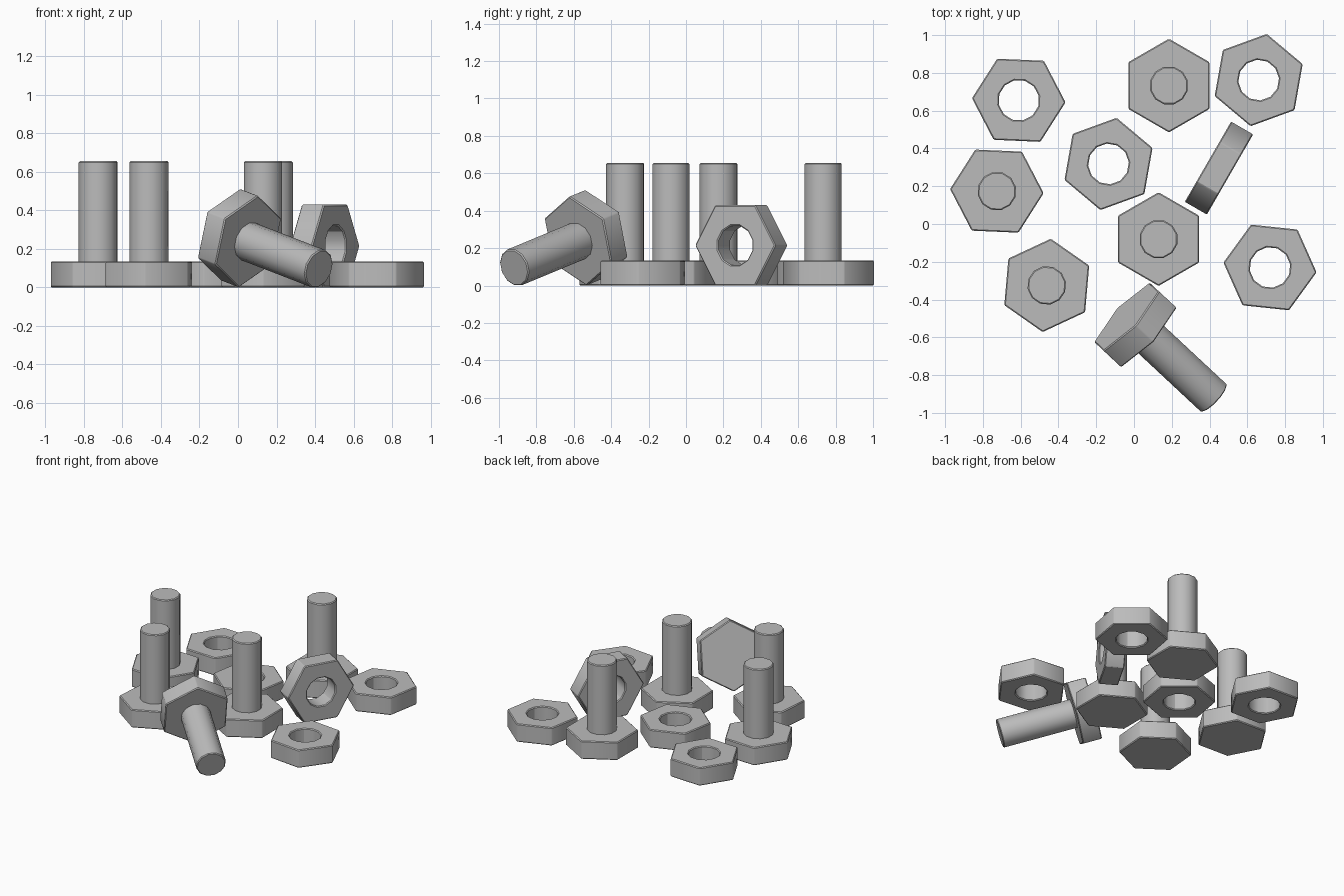
import bpy, bmesh, math
from math import cos, sin, radians, pi

if "Cube" in bpy.data.objects:
    bpy.data.objects.remove(bpy.data.objects["Cube"])

HEX_R = 0.248      # corner radius of the hexagon
HEAD_H = 0.135     # thickness of nuts and bolt heads
SHAFT_R = 0.103
HOLE_R = 0.108
BOLT_H = 0.655
BEVEL = 0.006

steel = bpy.data.materials.new("grey_steel")
steel.diffuse_color = (0.5, 0.5, 0.5, 1)
steel.use_nodes = True
steel.node_tree.nodes["Principled BSDF"].inputs["Base Color"].default_value = steel.diffuse_color


def hex_ring(z):
    """Hexagon with a point in the middle of every side."""
    return [((HEX_R if k % 2 == 0 else HEX_R * cos(pi / 6)), radians(30 * k), z)
            for k in range(12)]


def round_ring(r, z):
    return [(r, radians(30 * k + 15), z) for k in range(12)]


def make_mesh(name, rings, closed):
    bm = bmesh.new()
    loops = [[bm.verts.new((r * cos(a), r * sin(a), z)) for r, a, z in ring]
             for ring in rings]
    pairs = list(zip(loops, loops[1:]))
    if closed:
        pairs.append((loops[-1], loops[0]))
    else:
        bm.faces.new(loops[0])
        bm.faces.new(loops[-1])
    for lo, hi in pairs:
        for k in range(12):
            j = (k + 1) % 12
            bm.faces.new((lo[k], lo[j], hi[j], hi[k]))
    bmesh.ops.recalc_face_normals(bm, faces=bm.faces)
    # soften the outer convex edges only
    edges = [e for e in bm.edges
             if e.calc_face_angle_signed(0) > radians(40)]
    bmesh.ops.bevel(bm, geom=edges, offset=BEVEL, segments=1,
                    profile=0.5, affect='EDGES')
    bmesh.ops.recalc_face_normals(bm, faces=bm.faces)
    me = bpy.data.meshes.new(name)
    bm.to_mesh(me)
    bm.free()
    me.materials.append(steel)
    return me


nut_mesh = make_mesh("nut", [hex_ring(0), hex_ring(HEAD_H),
                             round_ring(HOLE_R, HEAD_H), round_ring(HOLE_R, 0)], True)
bolt_mesh = make_mesh("bolt", [hex_ring(0), hex_ring(HEAD_H),
                               round_ring(SHAFT_R, HEAD_H),
                               round_ring(SHAFT_R, BOLT_H)], False)


def place(name, me, loc, tilt=0, turn=0):
    ob = bpy.data.objects.new(name, me)
    ob.location = loc
    ob.rotation_euler = (0, radians(tilt), radians(turn))
    bpy.context.collection.objects.link(ob)
    return ob


# bolts standing on their heads
bolts = [(0.185, 0.733, 30), (0.13, -0.08, 30), (-0.726, 0.174, -2.5), (-0.462, -0.325, 25)]
for i, (x, y, turn) in enumerate(bolts):
    first_bolt = place(f"standing_bolt_{i + 1}", bolt_mesh, (x, y, 0), 0, turn)

# nuts lying flat
nuts = [(-0.61, 0.655, -2.5), (-0.135, 0.318, 20), (0.66, 0.762, 20), (0.72, -0.23, -6)]
for i, (x, y, turn) in enumerate(nuts):
    first_nut = place(f"flat_nut_{i + 1}", nut_mesh, (x, y, 0), 0, turn)

# bolt lying on its side, resting on a head corner and the shaft tip
place("fallen_bolt", bolt_mesh, (-0.04, -0.49, 0.274), 90 + 15.8, -43)

# nut standing on one flat side
turn = radians(-30)
upright = place("upright_nut", nut_mesh.copy(),
                (0.45 - cos(turn) * HEAD_H / 2, 0.296 - sin(turn) * HEAD_H / 2, 0.2148),
                90, -30)
for v in upright.data.vertices:      # roll so a flat side faces down
    x, y = v.co.x, v.co.y
    v.co.x = x * cos(pi / 6) - y * sin(pi / 6)
    v.co.y = x * sin(pi / 6) + y * cos(pi / 6)

# smooth shading with kept edges
for ob in (first_bolt, first_nut, upright):
    bpy.ops.object.select_all(action='DESELECT')
    ob.select_set(True)
    bpy.context.view_layer.objects.active = ob
    bpy.ops.object.shade_smooth_by_angle(angle=radians(30))
